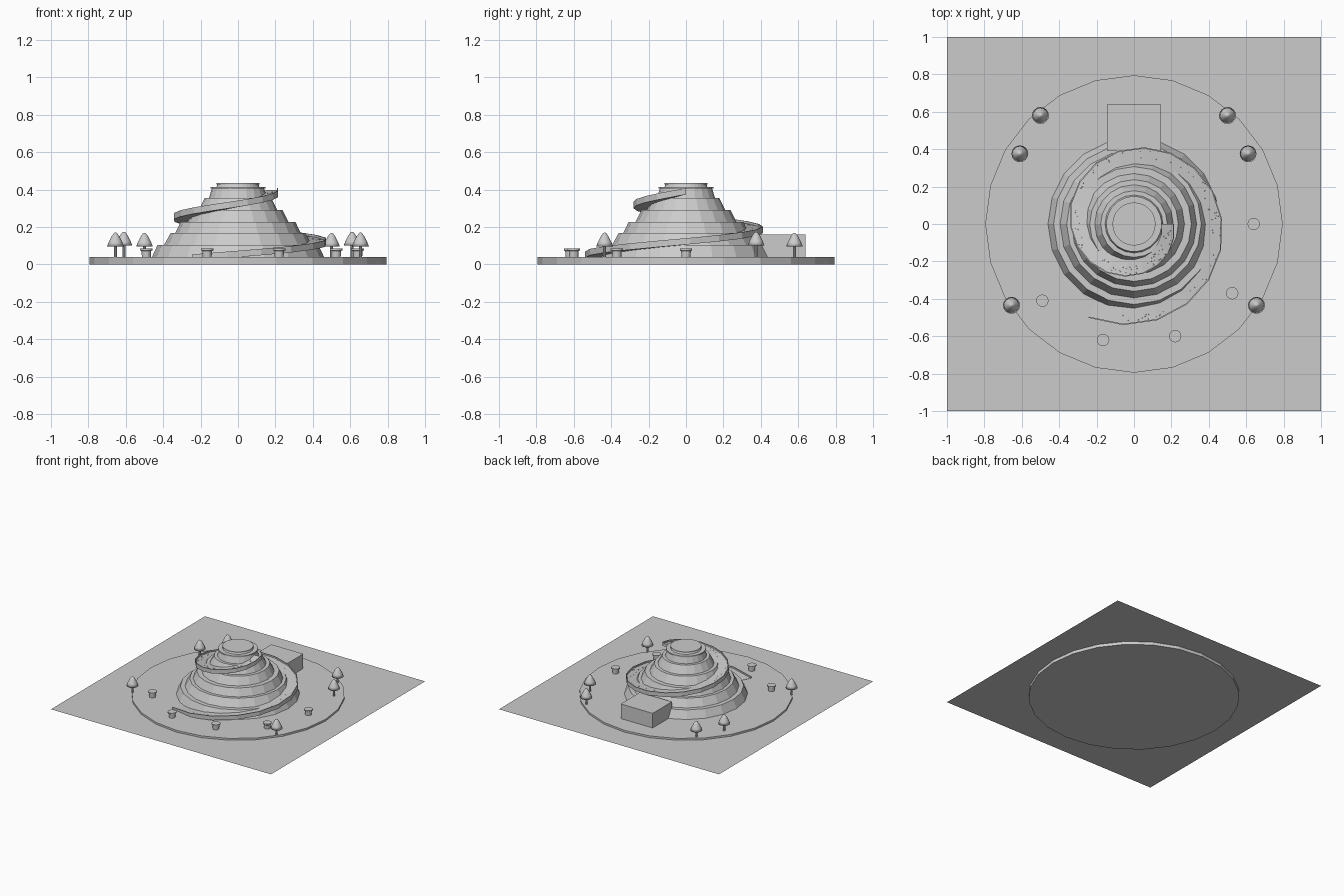
import bpy, bmesh, math, random
from mathutils import Matrix, Vector

random.seed(4)
cube = bpy.data.objects.get("Cube")
if cube:
    bpy.data.objects.remove(cube)

stone = bpy.data.materials.new("pale grey")
stone.use_nodes = True
GREY = (0.6, 0.6, 0.6, 1)
stone.diffuse_color = GREY
stone.node_tree.nodes["Principled BSDF"].inputs["Base Color"].default_value = GREY

GROUND = 0.04


def finish(name, bm, smooth=False):
    bmesh.ops.recalc_face_normals(bm, faces=bm.faces)
    mesh = bpy.data.meshes.new(name)
    bm.to_mesh(mesh)
    bm.free()
    mesh.materials.append(stone)
    for p in mesh.polygons:
        p.use_smooth = smooth and len(p.vertices) < 5
    obj = bpy.data.objects.new(name, mesh)
    bpy.context.collection.objects.link(obj)
    return obj


def lathe(name, profile, sides, at=(0, 0, 0), smooth=False):
    """Stack rings of (radius, height) and cap both ends."""
    bm = bmesh.new()
    rings = []
    for r, z in profile:
        rings.append([bm.verts.new((r * math.cos(math.tau * i / sides),
                                    r * math.sin(math.tau * i / sides), z))
                      for i in range(sides)])
    for a, b in zip(rings, rings[1:]):
        for i in range(sides):
            j = (i + 1) % sides
            bm.faces.new((a[i], a[j], b[j], b[i]))
    bm.faces.new(rings[0])
    bm.faces.new(rings[-1])
    obj = finish(name, bm, smooth)
    obj.location = at
    return obj


# Ground sheet and round plaza
bm = bmesh.new()
bmesh.ops.create_grid(bm, x_segments=1, y_segments=1, size=1,
                      matrix=Matrix.Translation((0, 0, 0.025)))
finish("ground_sheet", bm)
lathe("plaza", [(0.795, 0), (0.795, GROUND)], 24)

# Terraced tower: each tier is (base radius, top radius, top height)
tiers = [(0.46, 0.43, 0.105), (0.395, 0.36, 0.168), (0.335, 0.307, 0.228),
         (0.27, 0.237, 0.292), (0.21, 0.178, 0.356), (0.155, 0.14, 0.405)]
profile, z = [], GROUND
for base, top, height in tiers:
    profile += [(base, z), (top, height)]
    z = height
lathe("terraced_tower", profile, 20)
lathe("summit_lip", [(0.148, 0.405), (0.148, 0.415)], 32)
lathe("summit_cap", [(0.115, 0.415), (0.11, 0.427), (0.115, 0.427),
                     (0.115, 0.435), (0.1, 0.435)], 32)

# Entrance hall at the back
bm = bmesh.new()
bmesh.ops.create_cube(bm, size=1, matrix=Matrix.Translation((0, 0.515, 0.1))
                      @ Matrix.Diagonal((0.29, 0.25, 0.12, 1)))
finish("back_hall", bm)

# Spiral ramp with a low outer curb
START, SWEEP, STEPS = math.radians(244), math.radians(476), 24


def ramp_point(t, inset, rise):
    a = START + SWEEP * t
    r = 0.558 - 0.345 * t - inset
    return Vector((r * math.cos(a), r * math.sin(a), 0.042 + 0.355 * t + rise))


section = [(0, -0.022), (0, 0.012), (0.007, 0.012), (0.007, 0), (0.1, 0), (0.09, -0.022)]
bm = bmesh.new()
loops = []
for k in range(STEPS + 1):
    t = k / STEPS
    narrow = 1 - 0.35 * max(0, t - 0.75) / 0.25
    loops.append([bm.verts.new(ramp_point(t, i * narrow, h)) for i, h in section])
for a, b in zip(loops, loops[1:]):
    for i in range(len(section)):
        j = (i + 1) % len(section)
        bm.faces.new((a[i], a[j], b[j], b[i]))
bm.faces.new(loops[0])
bm.faces.new(loops[-1])
finish("spiral_ramp", bm)

# Loose pebbles on the ramp
bm = bmesh.new()
for k in range(110):
    spot = ramp_point(random.uniform(0.03, 0.98), random.uniform(0.012, 0.06), 0)
    bmesh.ops.create_icosphere(bm, subdivisions=1, radius=0.003,
                               matrix=Matrix.Translation(spot))
finish("ramp_pebbles", bm)

# Trees in mirrored pairs
for x, y, h in [(0.5, 0.58, 0), (0.61, 0.375, 0.006), (0.655, -0.435, 0.002)]:
    for side, label in ((1, "left"), (-1, "right")):
        where = (side * x, y, GROUND + h)
        lathe(f"{label}_tree_trunk", [(0.008, -h), (0.008, 0.06)], 8, where)
        lathe(f"{label}_tree_crown", [(0.03, 0.058), (0.045, 0.055), (0.036, 0.078),
                                      (0.021, 0.108), (0.009, 0.125), (0.002, 0.129)],
              16, where, True)

# Round plaza tables
for x, y in [(0.64, 0), (0.525, -0.37), (0.22, -0.6), (-0.165, -0.62), (-0.49, -0.41)]:
    lathe("round_table", [(0.024, 0), (0.026, 0.032), (0.033, 0.036), (0.033, 0.045)],
          16, (x, y, GROUND))
